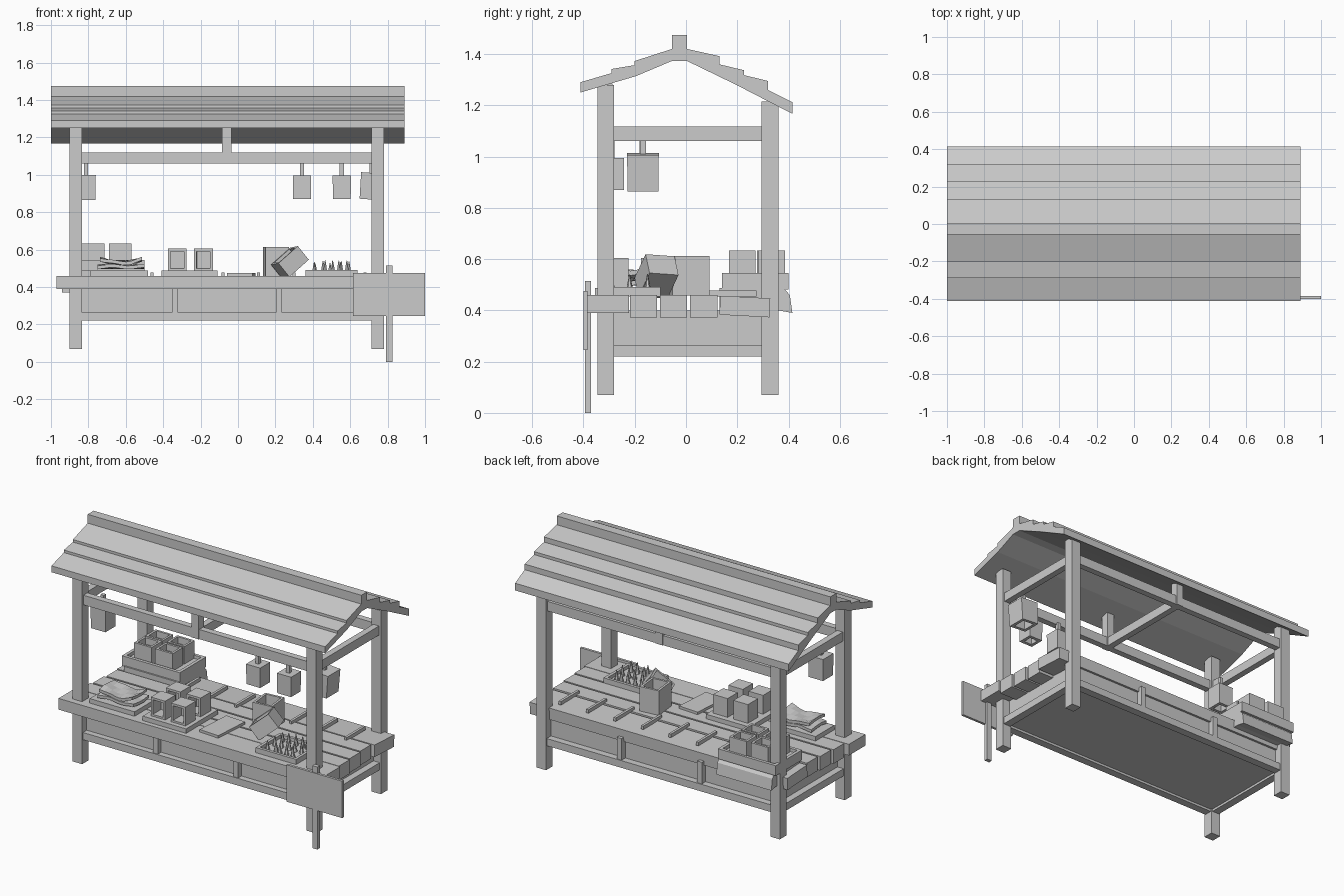
import bpy, bmesh, math, random
from mathutils import Matrix, Vector

if "Cube" in bpy.data.objects:
    bpy.data.objects.remove(bpy.data.objects["Cube"])

random.seed(4)
grey = bpy.data.materials.new("light grey")
grey.diffuse_color = (0.6, 0.6, 0.6, 1)
grey.use_nodes = True
grey.node_tree.nodes["Principled BSDF"].inputs["Base Color"].default_value = grey.diffuse_color


def finish(name, bm):
    bmesh.ops.recalc_face_normals(bm, faces=bm.faces)
    me = bpy.data.meshes.new(name)
    bm.to_mesh(me)
    bm.free()
    me.materials.append(grey)
    ob = bpy.data.objects.new(name, me)
    bpy.context.collection.objects.link(ob)
    return ob


def box(name, x, y, z, taper=1.0, rot=(0, 0, 0), hollow=(), rim=0.014, depth=0.07):
    """Box from ranges; taper scales the top, hollow lists face directions to recess."""
    bm = bmesh.new()
    bmesh.ops.create_cube(bm, size=1)
    for v in bm.verts:
        t = taper if v.co.z > 0 else 1
        v.co = Vector((v.co.x * (x[1] - x[0]) * t, v.co.y * (y[1] - y[0]) * t,
                       v.co.z * (z[1] - z[0])))
    for d in hollow:
        bm.normal_update()
        face = max(bm.faces, key=lambda f: f.normal.dot(Vector(d)) * 10 + f.calc_center_median().dot(Vector(d)))
        bmesh.ops.inset_region(bm, faces=[face], thickness=rim, use_even_offset=True)
        bmesh.ops.inset_region(bm, faces=[face], thickness=0.001, depth=-depth)
    m = Matrix.Translation((sum(x) / 2, sum(y) / 2, sum(z) / 2))
    for a, ax in zip(rot, "XYZ"):
        m = m @ Matrix.Rotation(math.radians(a), 4, ax)
    bm.transform(m)
    return finish(name, bm)


def extrude_profile(name, pts, x0, x1):
    """Closed (y, z) profile extruded along x."""
    bm = bmesh.new()
    f = bm.faces.new([bm.verts.new((x0, y, z)) for y, z in pts])
    r = bmesh.ops.extrude_face_region(bm, geom=[f])
    bmesh.ops.translate(bm, vec=(x1 - x0, 0, 0),
                        verts=[v for v in r["geom"] if isinstance(v, bmesh.types.BMVert)])
    return finish(name, bm)


# Stepped plank roof and ridge beam
roof = [(-.412, 1.25), (-.412, 1.29), (-.29, 1.326), (-.29, 1.342), (-.2, 1.357), (-.2, 1.373),
        (-.055, 1.42), (.004, 1.42), (.13, 1.392), (.13, 1.36), (.226, 1.337), (.226, 1.318),
        (.32, 1.295), (.32, 1.26), (.415, 1.212), (.415, 1.167), (.19, 1.283), (.004, 1.373),
        (-.055, 1.373), (-.195, 1.314)]
extrude_profile("roof_planks", roof, -1.0, .89)
box("roof_ridge", (-1.0, .89), (-.055, .004), (1.38, 1.475))

# Posts and the roof frame
XL, XR = (-.9, -.835), (.715, .78)
YF, YB = (-.345, -.28), (.295, .36)
for xn, x in (("left", XL), ("right", XR)):
    box("front_post_" + xn, x, YF, (.07, 1.28))
    box("back_post_" + xn, x, YB, (.07, 1.215))
    c = sum(x) / 2
    box("side_beam_" + xn, (c - .02, c + .02), (-.28, .295), (1.06, 1.117))
    box("side_rail_" + xn, (c - .025, c + .025), (-.28, .295), (.22, .265))
for yn, y, top in (("front", YF, 1.285), ("back", YB, 1.215)):
    c = sum(y) / 2
    box(yn + "_beam", (-.835, .715), (c - .02, c + .02), (1.06, 1.12))
    box(yn + "_king_post", (-.085, -.035), (c - .025, c + .025), (1.06, top))
    box(yn + "_rail", (-.835, .715), (c - .025, c + .025), (.22, .265))
    for x in (-.337, .218):
        box(yn + "_stile", (x - .016, x + .016), (c - .02, c + .02), (.26, .4))
box("middle_beam", (-.08, -.04), (-.3, .31), (1.06, 1.117))

# Counter body, top planks and battens
box("counter_body", (-.85, .73), (-.3, .31), (.235, .4))
box("counter_front_board", (-.97, .86), (-.385, -.222), (.39, .46))
for i, (a, b) in enumerate(((-.218, -.113), (-.102, .004), (.015, .122))):
    box("counter_plank", (-.94 + .01 * i, .85 - .008 * i), (a, b), (.372, .46))
box("counter_back_plank", (-.93, .85), (.132, .327), (.378, .452), rot=(-3, 0, 0))
for i in range(7):
    x = .68 - .19 * i
    box("counter_batten", (x - .008, x + .008), (.09, .275), (.455, .477))

# Sign on a stake
box("sign_stake", (.79, .825), (-.395, -.37), (0, .515))
box("sign_board", (.615, 1.0), (-.4, -.384), (.245, .475))

# Hanging lanterns, open underneath
for x, y, w, z0, z1, r in ((-.812, -.17, .1, .865, 1.0, 0), (.342, -.29, .095, .87, .995, 0),
                           (.555, -.29, .095, .87, .995, 0), (.715, -.168, .12, .868, 1.01, 4)):
    box("lantern", (x - w / 2, x + w / 2), (y - w / 2, y + w / 2), (z0, z1),
        taper=1.03, rot=(0, r, 0), hollow=[(0, 0, -1)], rim=.02, depth=.08)
    box("lantern_hanger", (x - .011, x + .011), (y - .011, y + .011), (z1 - .005, 1.07))

# Goods at the back left: draped base, tray and open pots
drape = [(.13, .40), (.13, .488), (.38, .488), (.405, .46), (.415, .39), (.36, .40)]
extrude_profile("tray_drape", drape, -.88, -.5)
box("back_tray", (-.9, -.5), (.14, .4), (.482, .545), hollow=[(0, 0, 1)], rim=.02, depth=.02)
for x, y in ((-.775, .22), (-.63, .22), (-.775, .33), (-.63, .335)):
    box("back_pot", (x - .06, x + .06), (y - .052, y + .052), (.525, .634),
        hollow=[(0, 0, 1)], depth=.04)

# Folded cloth on a front tray
box("cloth_tray", (-.79, -.48), (-.335, -.15), (.455, .488))
for i, (h, s) in enumerate(((.488, 0), (.508, .012))):
    bm = bmesh.new()
    bmesh.ops.create_grid(bm, x_segments=8, y_segments=3, size=.5)
    for v in bm.verts:
        u = v.co.x
        v.co = Vector((-.625 + u * (.25 - 2 * s), -.24 + v.co.y * .15,
                       h + .012 + .02 * (u * u * 4) * i + .005 * math.sin(9 * u + 6 * v.co.y)))
    r = bmesh.ops.extrude_face_region(bm, geom=bm.faces[:])
    bmesh.ops.translate(bm, vec=(0, 0, .018),
                        verts=[v for v in r["geom"] if isinstance(v, bmesh.types.BMVert)])
    finish("folded_cloth", bm)

# Tray of four open-fronted boxes
box("box_tray", (-.41, -.11), (-.355, -.04), (.455, .488))
for x in (-.325, -.185):
    for y in (-.275, -.125):
        box("display_box", (x - .05, x + .05), (y - .05, y + .05), (.486, .605),
            hollow=[(0, -1, 0)], depth=.08)

# Flat sheet, upright open crate and tipped crate
box("flat_sheet", (-.05, .085), (-.3, -.06), (.455, .476), rot=(0, 0, -4))
box("open_crate", (.14, .265), (-.06, .085), (.458, .613), rot=(0, 0, 6),
    hollow=[(0, 0, 1)], depth=.1)
box("tipped_crate", (.205, .35), (-.175, -.055), (.485, .58), rot=(12, -38, 25),
    hollow=[(0, 0, 1)], depth=.06)

# Tray of pointed bottles
box("bottle_tray", (.36, .64), (-.34, -.1), (.455, .492), hollow=[(0, 0, 1)], rim=.018, depth=.02)
for x in (.415, .46, .5, .545, .59):
    for y in (-.29, -.22, -.15):
        bm = bmesh.new()
        h = random.uniform(.055, .075)
        bmesh.ops.create_cone(bm, cap_ends=True, segments=6, radius1=.015, radius2=.002, depth=h)
        bm.transform(Matrix.Translation((x + random.uniform(-.01, .01), y, .47 + h / 2)))
        finish("bottle", bm)
